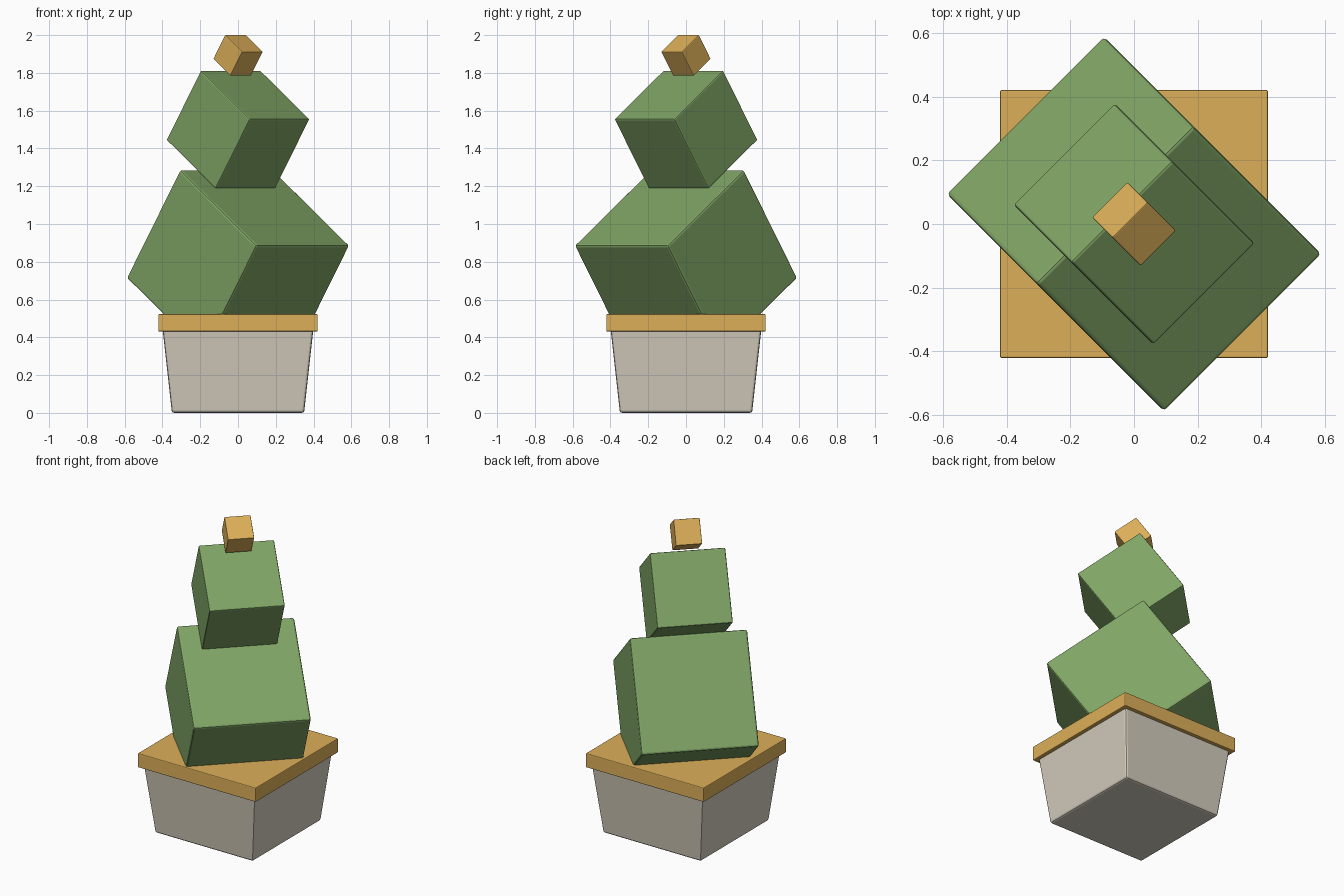
import bpy, bmesh
from math import radians
from mathutils import Matrix

if "Cube" in bpy.data.objects:
    bpy.data.objects.remove(bpy.data.objects["Cube"])


def material(name, rgb):
    m = bpy.data.materials.new(name)
    m.diffuse_color = (*rgb, 1.0)
    m.use_nodes = True
    m.node_tree.nodes["Principled BSDF"].inputs["Base Color"].default_value = m.diffuse_color
    return m


GREEN = material("leaf green", (0.215, 0.375, 0.130))
GOLD = material("warm gold", (0.72, 0.43, 0.10))
STONE = material("pale stone", (0.66, 0.61, 0.51))


def block(name, mat, size, z, bevel, rot=None, taper=1.0, segments=2):
    """Bevelled box centred at height z; taper scales the bottom face."""
    bm = bmesh.new()
    bmesh.ops.create_cube(bm, size=1.0)
    for v in bm.verts:
        k = taper if v.co.z < 0 else 1.0
        v.co = (v.co.x * size[0] * k, v.co.y * size[1] * k, v.co.z * size[2])
    bmesh.ops.bevel(bm, geom=bm.edges[:], offset=bevel, segments=segments,
                    profile=0.5, affect='EDGES')
    bmesh.ops.recalc_face_normals(bm, faces=bm.faces[:])
    bm.transform(Matrix.Translation((0, 0, z)) @ (rot or Matrix.Identity(4)))
    mesh = bpy.data.meshes.new(name)
    bm.to_mesh(mesh)
    bm.free()
    mesh.materials.append(mat)
    ob = bpy.data.objects.new(name, mesh)
    bpy.context.collection.objects.link(ob)
    return ob


# tapered planter and its rim slab
block("planter", STONE, (0.80, 0.80, 0.45), 0.225, 0.012, taper=0.875)
block("planter_rim", GOLD, (0.844, 0.844, 0.092), 0.477, 0.005)

# tilted topiary cubes, all turned 45 degrees and tipped 35 degrees
tilt = Matrix.Rotation(radians(-45), 4, 'Z') @ Matrix.Rotation(radians(35), 4, 'Y')
for name, mat, s, z, bev in (("lower_shrub", GREEN, 0.70, 0.80, 0.012),
                             ("upper_shrub", GREEN, 0.45, 1.50, 0.008),
                             ("finial", GOLD, 0.156, 1.893, 0.004)):
    block(name, mat, (s, s, s), z, bev, tilt)
